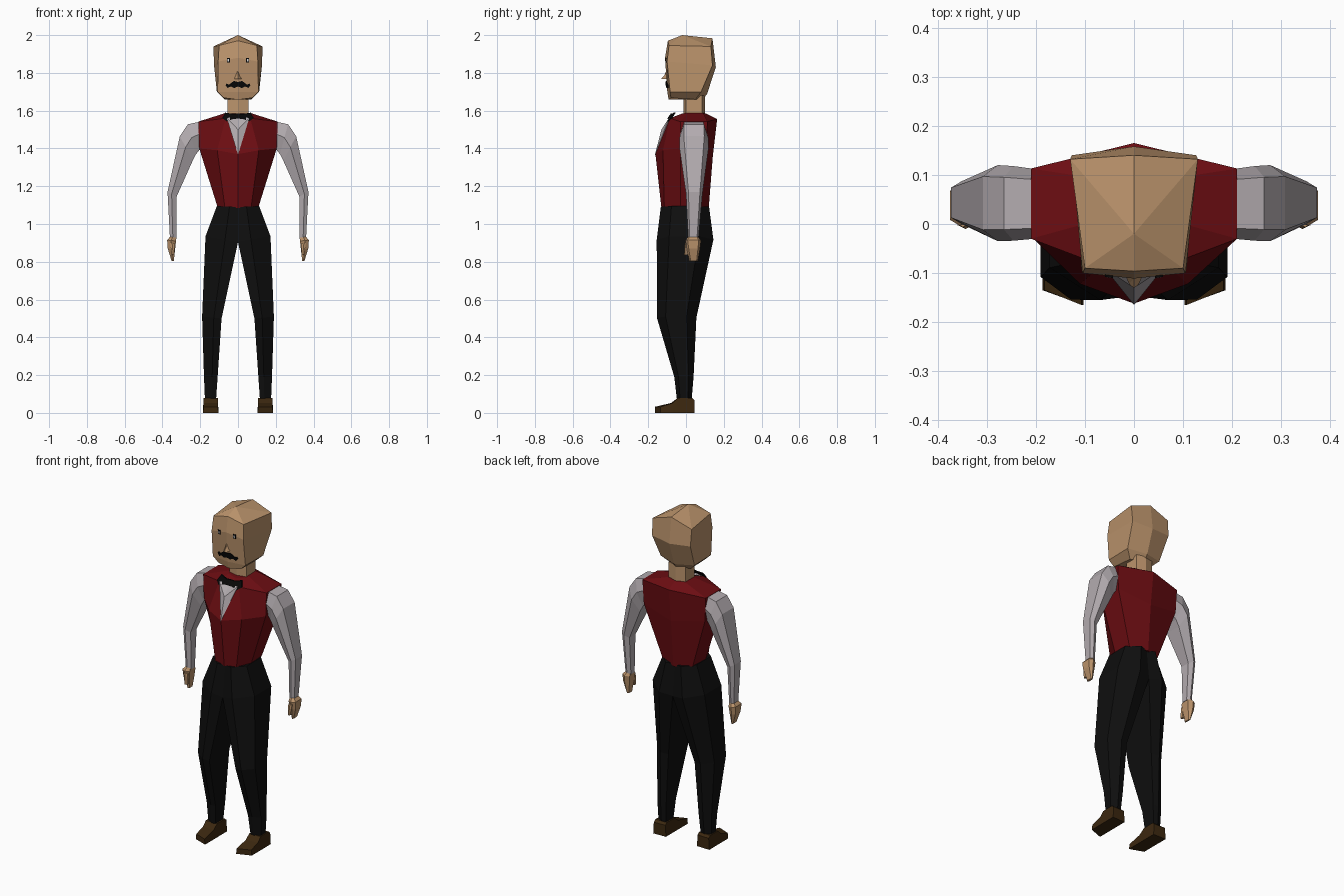
import bpy, bmesh

if "Cube" in bpy.data.objects:
    bpy.data.objects.remove(bpy.data.objects["Cube"])


def material(name, rgb):
    m = bpy.data.materials.new(name)
    m.diffuse_color = (*rgb, 1)
    m.use_nodes = True
    m.node_tree.nodes["Principled BSDF"].inputs["Base Color"].default_value = m.diffuse_color
    return m


SKIN = material("skin", (0.50, 0.295, 0.15))
RED = material("waistcoat red", (0.15, 0.004, 0.006))
WHITE = material("shirt grey white", (0.45, 0.41, 0.43))
DARK = material("trouser black", (0.0045, 0.0045, 0.0045))
BROWN = material("shoe brown", (0.045, 0.021, 0.005))
INK = material("ink black", (0.002, 0.002, 0.002))
EYE = material("eye white", (0.8, 0.8, 0.8))


def loft(name, rings, mat, pair=False, tip=None):
    """Skin a stack of equal-length rings; pair adds the mirrored twin."""
    bm = bmesh.new()
    rows = [[bm.verts.new(p) for p in r] for r in rings]
    n = len(rows[0])
    for a, b in zip(rows, rows[1:]):
        for i in range(n):
            j = (i + 1) % n
            bm.faces.new((a[i], a[j], b[j], b[i]))
    bm.faces.new(rows[0][::-1])
    if tip:
        t = bm.verts.new(tip)
        for i in range(n):
            bm.faces.new((rows[-1][i], rows[-1][(i + 1) % n], t))
    else:
        bm.faces.new(rows[-1])
    bmesh.ops.recalc_face_normals(bm, faces=bm.faces)
    me = bpy.data.meshes.new(name)
    bm.to_mesh(me)
    bm.free()
    me.materials.append(mat)
    ob = bpy.data.objects.new(name, me)
    bpy.context.collection.objects.link(ob)
    if pair:
        mod = ob.modifiers.new("mirror", "MIRROR")
        mod.use_mirror_merge = False
    return ob


def sym(half):
    """Close a half outline that starts and ends on x = 0."""
    return half + [(-x, y, z) for x, y, z in half[-2:0:-1]]


# Head: front centre, front corner, back corner, back centre
loft("head", [
    sym([(0, -.092, 1.658), (.075, -.08, 1.668), (.07, .05, 1.66), (0, .088, 1.655)]),
    sym([(0, -.099, 1.70), (.108, -.084, 1.70), (.112, .08, 1.70), (0, .112, 1.69)]),
    sym([(0, -.111, 1.88), (.105, -.1, 1.86), (.127, .14, 1.84), (0, .158, 1.83)]),
    sym([(0, -.096, 1.97), (.1, -.09, 1.945), (.13, .132, 1.94), (0, .14, 1.983)]),
], SKIN, tip=(0, -.02, 2.0))

# Neck
loft("neck", [
    sym([(0, -.012, z), (.055, 0, z), (.055, .085, z), (0, .1, z)]) for z in (1.55, 1.68)
], SKIN)


# Nose
loft("nose", [[(-.022, -.095, 1.77), (.022, -.095, 1.77), (0, -.1, 1.825)],
              [(-.01, -.122, 1.767), (.01, -.122, 1.767), (0, -.112, 1.79)]],
     SKIN, tip=(0, -.131, 1.769))


def face_plate(name, outline, mat, lift):
    """Thin plate that follows the slope of the face."""
    def ring(d):
        return [(x, -.099 - .012 * (z - 1.70) / .18 + .12 * x - d, z) for x, z in outline]
    return loft(name, [ring(-.003), ring(lift)], mat, pair=True)


def box2(x, z, w, h):
    return [(x - w, z - h), (x + w, z - h), (x + w, z + h), (x - w, z + h)]


# Eyes and moustache
face_plate("eye_rim", box2(.051, 1.867, .008, .012), INK, .004)
face_plate("eye_glint", box2(.051, 1.867, .0035, .006), EYE, .005)
face_plate("moustache", [(0, 1.728), (.02, 1.72), (.038, 1.728), (.055, 1.72), (.066, 1.735),
                         (.06, 1.744), (.048, 1.738), (.022, 1.757), (0, 1.752)], INK, .006)

# Waistcoat: front centre, front corner, side front, side back, back centre
loft("waistcoat", [
    sym([(0, -.13, 1.085), (.07, -.115, 1.092), (.11, -.03, 1.095), (.1, .08, 1.09), (0, .12, 1.08)]),
    sym([(0, -.162, 1.37), (.11, -.122, 1.39), (.205, -.03, 1.40), (.203, .11, 1.40), (0, .142, 1.36)]),
    sym([(0, -.07, 1.555), (.065, -.085, 1.56), (.21, -.03, 1.542), (.21, .113, 1.542), (0, .165, 1.556)]),
    sym([(0, -.025, 1.575), (.05, -.02, 1.585), (.065, .01, 1.588), (.06, .09, 1.588), (0, .105, 1.585)]),
], RED)

# Shirt front showing in the V of the waistcoat
loft("shirt_front", [
    [(0, -.155, 1.372), (.058, -.075, 1.56), (0, -.06, 1.555), (-.058, -.075, 1.56)],
    [(0, -.165, 1.365), (.06, -.09, 1.562), (0, -.08, 1.565), (-.06, -.09, 1.562)],
], WHITE, tip=(0, -.13, 1.5))

# Bow tie, leaning back with the neckline
bow = [(0, 1.558), (.025, 1.556), (.06, 1.543), (.082, 1.56), (.068, 1.59), (.025, 1.582), (0, 1.585)]
loft("bow_tie", [[(x, -.096 + .7 * (z - 1.55) + .2 * x - d, z) for x, z in bow]
                 for d in (0, .009)], INK, pair=True)


def limb_ring(outer, inner, y0, y1):
    """Six-sided section between an outer and an inner (x, z) point."""
    (xo, zo), (xi, zi) = outer, inner
    c, h = (y0 + y1) / 2, (y1 - y0) / 2
    xm, zm = xo * .55 + xi * .45, zo * .55 + zi * .45
    return [(xo, c - .7 * h, zo), (xo, c + .7 * h, zo), (xm, c + h, zm),
            (xi, c + .65 * h, zi), (xi, c - .65 * h, zi), (xm, c - h, zm)]


# Sleeves
loft("sleeve", [
    limb_ring((.205, 1.541), (.198, 1.40), -.03, .112),
    limb_ring((.265, 1.528), (.222, 1.37), -.034, .118),
    limb_ring((.308, 1.465), (.24, 1.335), -.035, .12),
    limb_ring((.373, 1.17), (.325, 1.145), 0, .087),
    limb_ring((.36, .92), (.326, .92), .012, .066),
], WHITE, pair=True)

# Hands and thumbs
loft("hand", [
    limb_ring((.357, .935), (.33, .935), .015, .062),
    limb_ring((.375, .915), (.328, .91), -.004, .08),
    limb_ring((.372, .87), (.333, .865), .004, .074),
    limb_ring((.352, .805), (.34, .803), .018, .063),
], SKIN, pair=True)
loft("thumb", [
    limb_ring((.36, .9), (.335, .9), -.006, .02),
    limb_ring((.35, .836), (.335, .836), -.01, .012),
], SKIN, pair=True)


def leg_ring(x0, x1, y0, y1, z0, z1):
    """Leg section; z0 at the inner edge, z1 at the outer edge."""
    w, d = x1 - x0, y1 - y0
    zm = z0 + (z1 - z0) * .4
    return [(x0, y0 + .03 * d, z0), (x0 + .4 * w, y0, zm), (x1, y0 + .22 * d, z1),
            (x1, y1 - .25 * d, z1), (x0 + .45 * w, y1, zm), (x0, y1 - .06 * d, z0)]


# Trousers: each half runs from waist to ankle
loft("trouser_leg", [
    leg_ring(0, .112, -.133, .122, 1.09, 1.095),
    leg_ring(0, .172, -.155, .145, .905, .935),
    leg_ring(.087, .19, -.154, .055, .5, .51),
    leg_ring(.108, .18, -.062, .04, .19, .19),
    leg_ring(.116, .175, -.048, .03, .07, .07),
], DARK, pair=True)


def shoe_ring(y_in, y_out, top):
    """Upright section across the shoe."""
    return [(.103, y_in, 0), (.186, y_out, 0), (.182, y_out, top), (.107, y_in, top)]


# Shoes
loft("shoe", [
    shoe_ring(.043, .045, .068),
    shoe_ring(.03, .03, .08),
    shoe_ring(-.045, -.045, .078),
    shoe_ring(-.08, -.07, .052),
    shoe_ring(-.165, -.135, .032),
], BROWN, pair=True)
